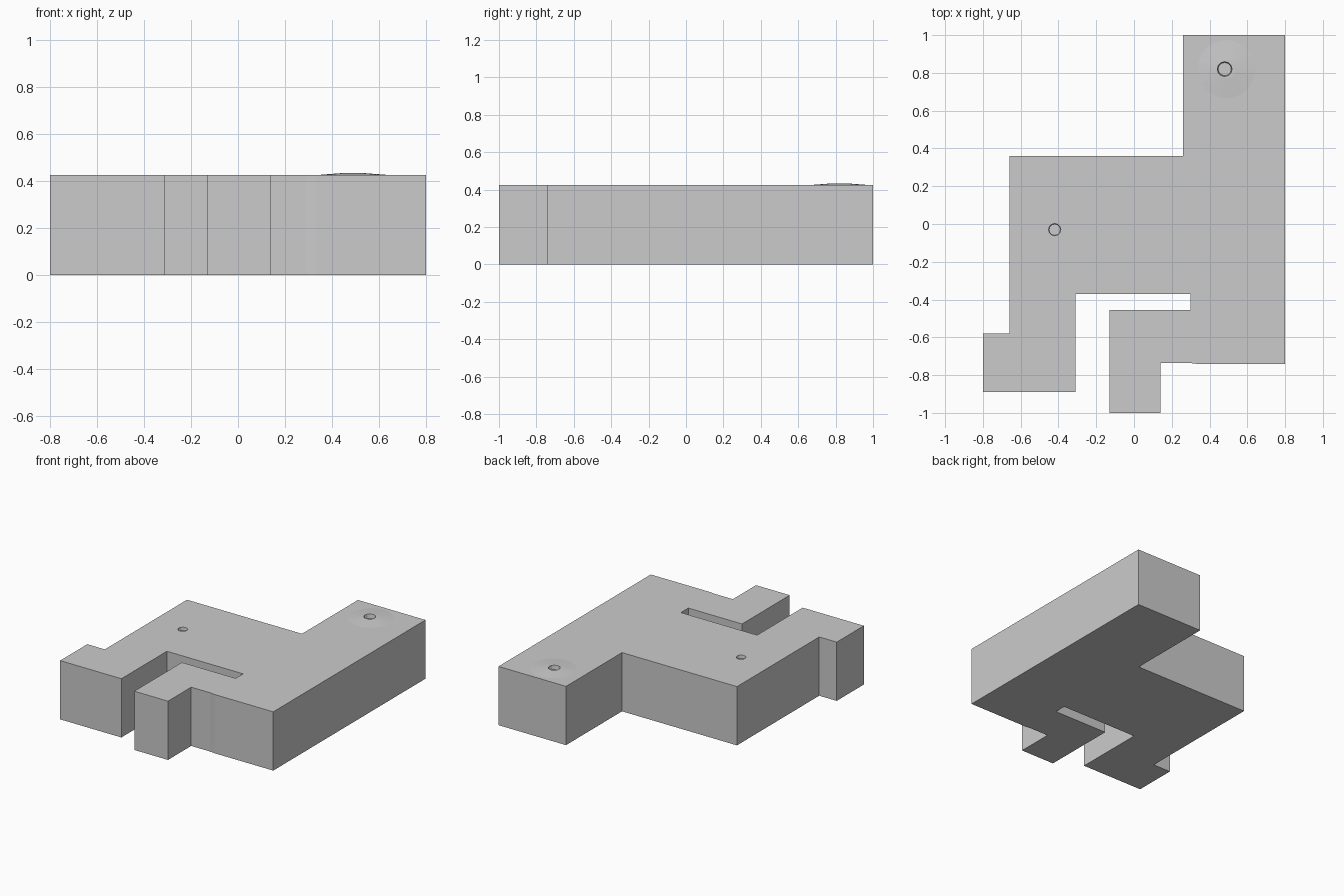
import bpy, bmesh, math

if "Cube" in bpy.data.objects:
    bpy.data.objects.remove(bpy.data.objects["Cube"])

H = 0.425

def finish(bm, name):
    bmesh.ops.recalc_face_normals(bm, faces=bm.faces)
    mesh = bpy.data.meshes.new(name)
    bm.to_mesh(mesh)
    bm.free()
    ob = bpy.data.objects.new(name, mesh)
    bpy.context.collection.objects.link(ob)
    return ob

def extrude_outline(name, points, height):
    bm = bmesh.new()
    face = bm.faces.new([bm.verts.new((x, y, 0)) for x, y in points])
    top = bmesh.ops.extrude_face_region(bm, geom=[face])["geom"]
    bmesh.ops.translate(bm, vec=(0, 0, height),
                        verts=[v for v in top if isinstance(v, bmesh.types.BMVert)])
    return finish(bm, name)

def disc(name, centre, r_low, r_high, z_low, z_high, sides):
    bm = bmesh.new()
    bmesh.ops.create_cone(bm, cap_ends=True, segments=sides, radius1=r_low,
                          radius2=r_high, depth=z_high - z_low)
    ob = finish(bm, name)
    ob.location = (*centre, (z_low + z_high) / 2)
    return ob

def combine(target, tool, operation):
    mod = target.modifiers.new(tool.name, 'BOOLEAN')
    mod.operation = operation
    mod.solver = 'EXACT'
    mod.object = tool
    tool.hide_render = True
    tool.hide_set(True)

# Slab with the stepped outline and the slot between the two lower limbs
outline = [
    (0.26, 1.0), (0.80, 1.0), (0.80, -0.74), (0.33, -0.74), (0.29, -0.735),
    (0.14, -0.735), (0.14, -1.0), (-0.13, -1.0), (-0.13, -0.455), (0.30, -0.455),
    (0.30, -0.37), (-0.31, -0.37), (-0.31, -0.89), (-0.80, -0.89),
    (-0.80, -0.58), (-0.66, -0.58), (-0.66, 0.36), (0.26, 0.36),
]
slab = extrude_outline("stepped_slab", outline, H)

# Faint swelling on the top, around the back dimple
swelling = disc("top_swelling", (0.49, 0.82), 0.16, 0.05, H - 0.0005, H + 0.008, 24)
combine(slab, swelling, 'UNION')

# Two small shallow dimples in the top
for name, centre, radius in (("back_dimple_cutter", (0.48, 0.82), 0.041),
                             ("front_dimple_cutter", (-0.42, -0.03), 0.035)):
    cutter = disc(name, centre, radius * 0.85, radius, H - 0.022, H + 0.02, 12)
    combine(slab, cutter, 'DIFFERENCE')

# Apply the booleans and drop the helpers
bpy.context.view_layer.update()
deps = bpy.context.evaluated_depsgraph_get()
result = bpy.data.meshes.new_from_object(slab.evaluated_get(deps))
helpers = [m.object for m in slab.modifiers]
slab.modifiers.clear()
slab.data = result
for ob in helpers:
    bpy.data.objects.remove(ob)
